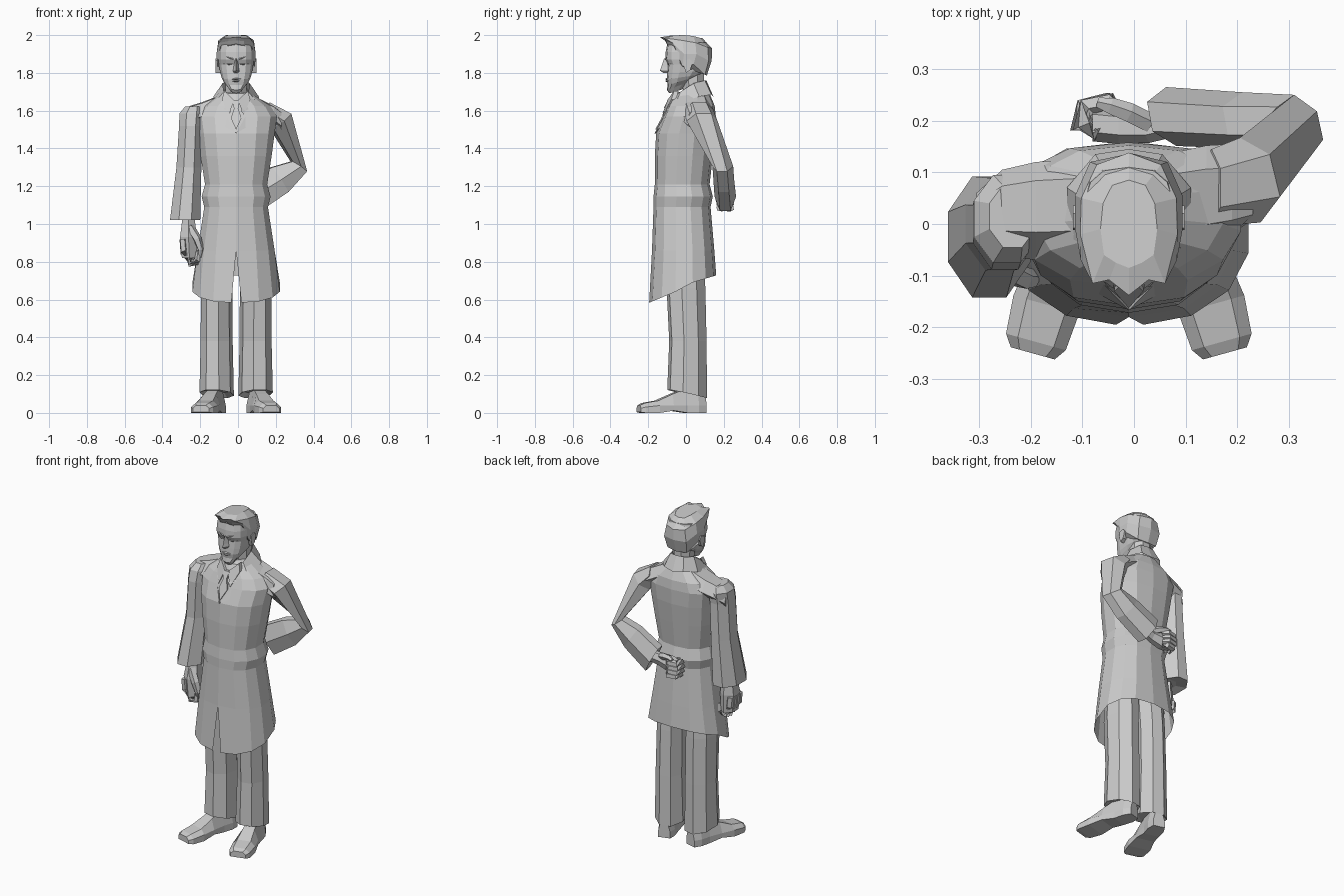
import bpy, bmesh
from math import sin, cos, pi, radians
from mathutils import Vector, Matrix

CX = -0.01  # body centre line


def loft(name, rings, closed=True, caps=True):
    bm = bmesh.new()
    vs = [[bm.verts.new(p) for p in r] for r in rings]
    n = len(rings[0])
    for a, b in zip(vs, vs[1:]):
        for i in range(n if closed else n - 1):
            j = (i + 1) % n
            bm.faces.new((a[i], a[j], b[j], b[i]))
    if caps:
        bm.faces.new(vs[0])
        bm.faces.new(vs[-1])
    bmesh.ops.remove_doubles(bm, verts=bm.verts, dist=0.0005)
    bmesh.ops.recalc_face_normals(bm, faces=bm.faces)
    me = bpy.data.meshes.new(name)
    bm.to_mesh(me)
    bm.free()
    ob = bpy.data.objects.new(name, me)
    bpy.context.collection.objects.link(ob)
    return ob


def ring(c, u, v, n=6, phase=0.0):
    c, u, v = Vector(c), Vector(u), Vector(v)
    return [c + u * cos(2 * pi * i / n + phase) + v * sin(2 * pi * i / n + phase) for i in range(n)]


def flat(x, y, z, rx, ry, tilt=0, n=8):
    # level section with flat front, back and sides
    k = 1 / cos(pi / n)
    return [p + Vector((0, 0, tilt * (p.y - y)))
            for p in ring((x, y, z), (rx * k, 0, 0), (0, ry * k, 0), n, pi / n)]


def oval(z, hw, yf, yb, n=12, cx=CX, tilt=0, e=0.8, ef=None):
    # rounded section that starts and goes round from the front
    pts = []
    for i in range(n):
        a = 2 * pi * i / n
        s, c = sin(a), -cos(a)
        x = hw * (abs(s) ** e) * (1 if s > 0 else -1)
        t = (abs(c) ** (ef if ef and c < 0 else e)) * (1 if c > 0 else -1)
        y = (yf + yb) / 2 + t * (yb - yf) / 2
        pts.append(Vector((cx + x, y, z + tilt * (y - yf))))
    return pts


def tube(name, path, radii, n=5):
    path = [Vector(p) for p in path]
    rings = []
    for i, p in enumerate(path):
        t = (path[min(i + 1, len(path) - 1)] - path[max(i - 1, 0)]).normalized()
        u = t.orthogonal().normalized()
        rings.append(ring(p, u * radii[i], t.cross(u) * radii[i], n))
    return loft(name, rings)


def mirrored(half, keep_front=True):
    # half outline, front to back, completed on the other side
    inner = half[1:-1] if keep_front else half[:-1]
    pts = list(half) + [(-x, y, z) for x, y, z in reversed(inner)]
    return [Vector((x + CX, y, z)) for x, y, z in pts]


# Long coat: open at the front so the skirt can part
body = [(0.60, .236, -.195, .16), (0.86, .208, -.18, .15), (1.09, .172, -.172, .13),
        (1.145, .186, -.172, .142), (1.21, .168, -.165, .125), (1.36, .192, -.165, .142),
        (1.48, .208, -.158, .155), (1.57, .222, -.122, .158), (1.625, .185, -.098, .152),
        (1.69, .085, -.065, .125)]
rings = []
for k, (z, hw, yf, yb) in enumerate(body):
    r = oval(z, hw, yf, yb, 14, ef=1.0)
    r.append(r[0].copy())
    if k == 0:
        for p in r:
            p.z = 0.665 + 0.42 * p.y if p.y < 0 else 0.68 + 0.3 * p.y
        r[0].x, r[-1].x = 0.018, -0.035
    rings.append(r)
loft("coat", rings, closed=False, caps=False)
loft("coat_top", [rings[-1][:-1], oval(1.70, .06, -.04, .10, 14)])

# Sloping shoulders
for name, secs in (
    ("left_shoulder", ((-.05, -.06, .13, 1.70), (-.19, -.07, .12, 1.645), (-.255, -.06, .105, 1.625), (-.305, -.03, .06, 1.585))),
    ("right_shoulder", ((.04, -.06, .13, 1.70), (.14, -.04, .152, 1.65), (.19, -.02, .155, 1.625), (.23, .01, .14, 1.595)))):
    loft(name, [[Vector(p) for p in ((x, yf, z - .075), (x, yf * .4 + yb * .1, z - .005), (x, yb * .7, z),
                                     (x, yb, z - .06), (x, yb * .5, z - .12))] for x, yf, yb, z in secs])

# Turned-up coat collar
top = [(.025, -.085, 1.655), (.065, -.03, 1.70), (.072, .04, 1.745), (.045, .10, 1.76), (0, .108, 1.76)]
low = [(.03, -.125, 1.59), (.12, -.055, 1.635), (.12, .07, 1.675), (.065, .135, 1.685), (0, .145, 1.675)]
loft("coat_collar", [mirrored(top, False), mirrored(low, False)], closed=False, caps=False)


# Flat pieces on the chest: shirt collar, tie, lapels
def panel(name, outline, lift):
    def at(x, z, d):
        return Vector((x + CX, -.07 - (1.70 - z) * .405 + abs(x) * .3 - d, z))
    return loft(name, [[at(x, z, d) for x, z in outline] for d in (-.01, lift)])


for s in (1, -1):
    panel("shirt_collar", [(s * x, z) for x, z in ((.01, 1.655), (.062, 1.705), (.075, 1.66), (.04, 1.575))], .014)
    panel("lapel", [(s * x, z) for x, z in ((0, 1.48), (.05, 1.57), (.09, 1.63), (.085, 1.53))], .008)
panel("tie_knot", [(-.02, 1.655), (.02, 1.655), (.012, 1.615), (-.012, 1.615)], .016)
panel("tie", [(-.01, 1.615), (.01, 1.615), (.028, 1.56), (0, 1.50), (-.028, 1.56)], .012)

# Hanging arm with wide cuff
loft("hanging_sleeve", [flat(*a) for a in (
    (-.235, .015, 1.622, .045, .06), (-.246, .01, 1.585, .064, .085), (-.25, 0, 1.52, .062, .088),
    (-.26, 0, 1.30, .066, .09), (-.28, -.025, 1.02, .08, .117), (-.268, -.04, 1.035, .048, .06))])
loft("hanging_palm", [flat(*a, n=6) for a in (
    (-.262, -.045, 1.06, .03, .04), (-.262, -.05, 1.0, .036, .045),
    (-.262, -.055, .93, .045, .058), (-.257, -.055, .82, .04, .052))])
for i in range(4):
    y = -.098 + i * .028
    lift = (0.012, 0, .003, .016)[i]
    tube("hanging_finger", [(-.292, y, .92), (-.286, y, .845 + lift), (-.25, y, .79 + lift),
                            (-.215, y, .795 + lift), (-.21, y, .845 + lift)], (.02, .021, .02, .018, .012))
tube("hanging_thumb", [(-.255, -.085, .985), (-.215, -.105, .92), (-.197, -.105, .865), (-.20, -.095, .825)],
     (.024, .023, .018, .01))

# Arm bent behind the back
loft("bent_sleeve", [ring(*a) for a in (
    ((.15, .07, 1.605), (0, .075, 0), (.02, 0, .045)),
    ((.225, .085, 1.545), (-.02, .082, 0), (.055, .01, .045)),
    ((.322, .195, 1.305), (-.012, .055, 0), (.044, -.005, -.03)),
    ((.22, .20, 1.235), (-.01, .055, 0), (.05, 0, -.075)),
    ((.072, .208, 1.145), (-.01, .057, 0), (.048, 0, -.088)),
    ((.085, .205, 1.15), (0, .03, 0), (.02, 0, -.04)))])
loft("bent_palm", [ring(*a) for a in (
    ((.10, .20, 1.155), (0, .026, 0), (.015, 0, -.034)),
    ((.03, .187, 1.14), (0, .03, 0), (.01, 0, -.04)),
    ((-.03, .19, 1.13), (0, .035, 0), (.0, 0, -.052)),
    ((-.08, .195, 1.125), (0, .035, 0), (0, 0, -.05)))])
for i in range(4):
    z = 1.162 - i * .026
    dx = (0, -.006, -.003, .006)[i]
    tube("bent_finger", [(-.07, .175, z), (-.10 + dx, .19, z), (-.092 + dx, .228, z),
                         (-.05 + dx, .238, z), (-.025, .215, z)], (.018, .02, .02, .018, .012))
tube("bent_thumb", [(.03, .195, 1.165), (-.01, .215, 1.18), (-.045, .228, 1.185), (-.07, .235, 1.18)],
     (.02, .02, .017, .01))

# Trousers and shoes, one per side, turned out
for s in (1, -1):
    def side(x):
        return CX + s * x
    leg = []
    for x, y, z, rx, ry, t in (
            (.09, -.01, .98, .078, .09, 0), (.103, 0, .66, .076, .098, 0), (.103, .01, .38, .078, .094, 0),
            (.103, .006, .10, .084, .100, -.22), (.103, .006, .115, .06, .07, -.1)):
        spin = Matrix.Translation((side(x), y, 0)) @ Matrix.Rotation(radians(13 * s), 4, 'Z')
        leg.append([spin @ p for p in flat(0, 0, z, rx, ry, t)])
    loft("trouser_leg", leg)
    turn = Matrix.Translation((side(.093), .085, 0)) @ Matrix.Rotation(radians(15.5 * s), 4, 'Z')
    shoe = []
    for y, w, h, b in ((.015, .035, .09, 0), (-.03, .048, .125, 0), (-.09, .046, .13, 0), (-.17, .055, .10, .012),
                       (-.25, .066, .065, 0), (-.325, .060, .052, 0), (-.348, .044, .04, .004)):
        m = min(.04, h * .6)
        shoe.append([turn @ Vector(p) for p in ((-w, y, b), (w, y, b), (w, y, m), (w * .6, y, h),
                                                (-w * .6, y, h), (-w, y, m))])
    loft("shoe", shoe)

# Neck and head
loft("neck", [flat(CX, .05, 1.60, .062, .065), flat(CX, .04, 1.70, .055, .055), flat(CX, .035, 1.82, .06, .06)])
loft("head", [oval(z, hw, yf, yb, 14, tilt=t, e=.7) for z, hw, yf, yb, t in (
    (1.692, .026, -.088, -.02, .3), (1.71, .044, -.102, .02, .35), (1.735, .066, -.097, .06, .3),
    (1.765, .078, -.102, .08, .15), (1.80, .086, -.100, .10, .05), (1.845, .093, -.096, .11, 0),
    (1.872, .096, -.109, .115, 0), (1.91, .096, -.108, .12, 0), (1.96, .088, -.098, .11, 0))])

# Face
loft("nose", [[Vector((CX + x, y, z)) for x, y, z in r] for r in (
    ((-.009, -.09, 1.88), (0, -.116, 1.875), (.009, -.09, 1.88)),
    ((-.017, -.085, 1.83), (0, -.131, 1.83), (.017, -.085, 1.83)),
    ((-.022, -.085, 1.808), (0, -.139, 1.812), (.022, -.085, 1.808)),
    ((-.014, -.085, 1.798), (0, -.118, 1.799), (.014, -.085, 1.798)))])
for z, w in ((1.768, .03), (1.757, .024)):
    loft("lip", [ring((CX + x, y, z), (0, .006, 0), (0, 0, h), 4)
                 for x, y, h in ((-w, -.092, .001), (0, -.103, .006), (w, -.092, .001))])
for s in (1, -1):
    loft("eyebrow", [ring((CX + s * x, y, z), (0, .005, 0), (0, 0, h), 4) for x, y, z, h in (
        (.014, -.107, 1.872, .005), (.05, -.097, 1.885, .006), (.08, -.072, 1.876, .003))])
    loft("eyelid", [ring((CX + s * x, y, 1.848), (0, .006, 0), (0, 0, h), 4) for x, y, h in (
        (.02, -.094, .002), (.042, -.089, .008), (.066, -.074, .002))])
    loft("ear", [[Vector((CX + s * x, y, z)) for y, z in (
        (.0, 1.80), (-.012, 1.835), (-.008, 1.865), (.02, 1.875), (.036, 1.855), (.022, 1.815))] for x in (.082, .108)])

# Swept hair
hair = [
    [(0, -.098, 1.955), (.04, -.100, 1.95), (.084, -.06, 1.94), (.10, -.02, 1.835),
     (.10, .04, 1.845), (.065, .10, 1.79), (0, .11, 1.785)],
    [(0, -.112, 1.972), (.042, -.107, 1.968), (.093, -.07, 1.958), (.104, -.01, 1.90),
     (.104, .055, 1.90), (.075, .12, 1.865), (0, .136, 1.865)],
    [(0, -.138, 1.988), (.038, -.108, 1.985), (.07, -.115, 1.985), (.094, -.02, 1.972),
     (.092, .05, 1.96), (.062, .115, 1.935), (0, .138, 1.93)],
    [(0, -.085, 1.997), (.025, -.075, 1.998), (.048, -.06, 1.998), (.055, -.01, 2.0),
     (.05, .04, 1.995), (.032, .075, 1.985), (0, .085, 1.985)]]
loft("hair", [mirrored(h) for h in hair])
